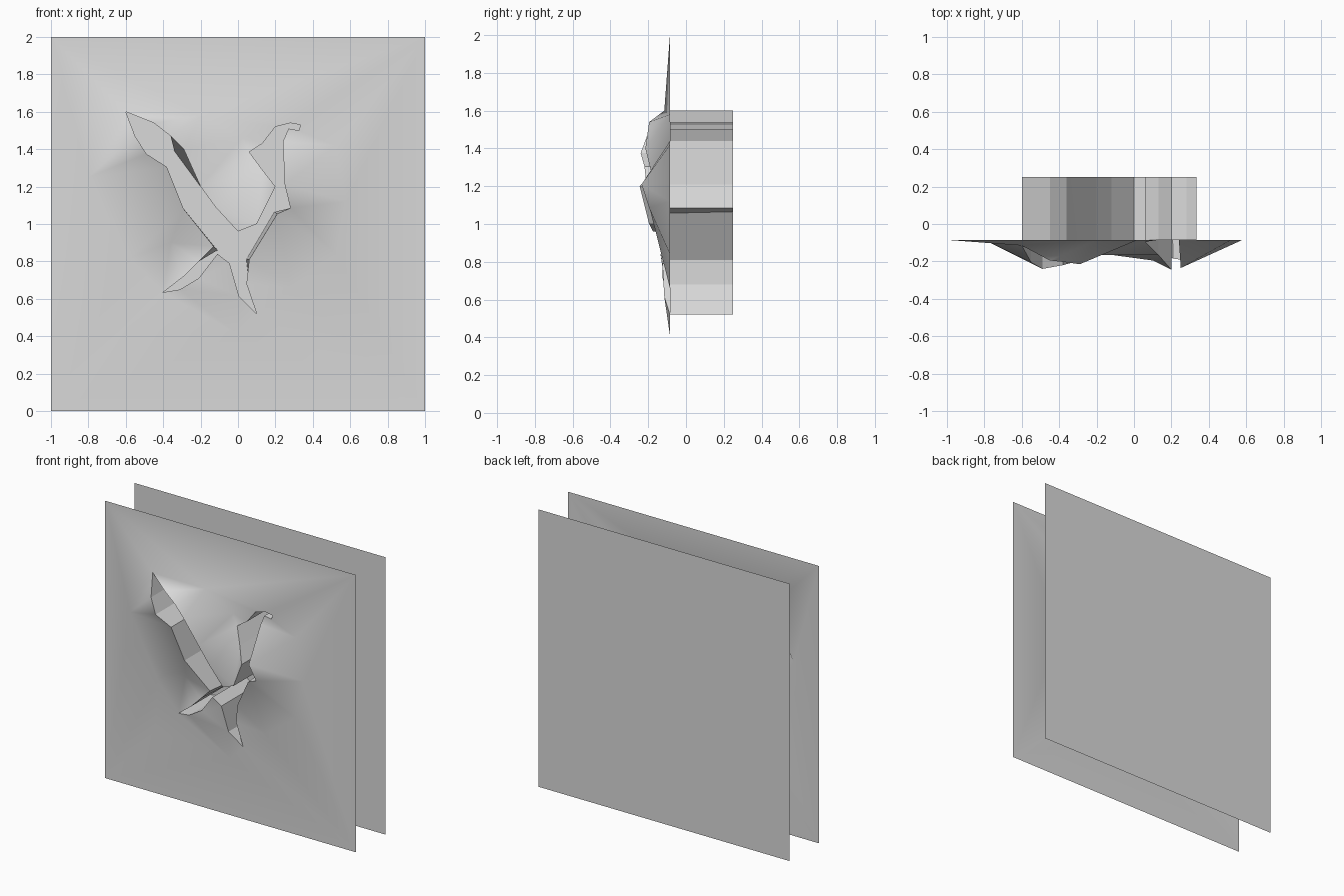
import bpy, bmesh
from mathutils import Vector
from mathutils.geometry import delaunay_2d_cdt

cube = bpy.data.objects.get("Cube")
if cube:
    bpy.data.objects.remove(cube, do_unlink=True)

FRONT, BACK = -0.085, 0.25

grey = bpy.data.materials.new("plain grey")
grey.use_nodes = True
grey.diffuse_color = (0.7, 0.7, 0.7, 1)
grey.node_tree.nodes["Principled BSDF"].inputs["Base Color"].default_value = (0.7, 0.7, 0.7, 1)


def make_object(name, verts, faces, smooth=False):
    mesh = bpy.data.meshes.new(name)
    mesh.from_pydata(verts, [], faces)
    mesh.materials.append(grey)
    for p in mesh.polygons:
        p.use_smooth = smooth
    obj = bpy.data.objects.new(name, mesh)
    bpy.context.collection.objects.link(obj)
    return obj


# Rim of the bird-shaped opening, clockwise: x, z, rise out of the sheet
rim = [
    (-.60, 1.60, .03), (-.45, 1.54, .11), (-.36, 1.47, .12), (-.29, 1.40, .13),
    (-.20, 1.20, .08), (-.12, 1.09, .08), (0, .96, .09), (.10, 1.0, .11),
    (.20, 1.20, .16), (.13, 1.29, .08), (.06, 1.385, .01), (.13, 1.43, 0),
    (.20, 1.52, 0), (.28, 1.54, 0), (.335, 1.53, 0), (.325, 1.50, 0),
    (.27, 1.51, 0), (.24, 1.44, 0), (.25, 1.21, .15), (.28, 1.085, .11),
    (.21, 1.055, .10), (.06, .81, .01), (.045, .68, 0), (.10, .52, 0),
    (.005, .615, .03), (-.045, .79, .04), (-.11, .84, .05), (-.21, .71, .03),
    (-.31, .65, .03), (-.40, .635, .02), (-.29, .72, .04), (-.21, .80, .04),
    (-.13, .88, .05), (-.29, 1.08, .11), (-.38, 1.305, .135), (-.49, 1.375, .155),
    (-.55, 1.47, .12),
]
# Rim points whose wall leans as it runs back: index -> shift in x and z
lean = {3: (-.05, -.01), 21: (-.015, 0), 22: (.015, 0), 20: (-.015, .01), 32: (.02, -.02)}

# Feet of the swelling, where it meets the flat sheet
feet = [(.58, 1.12), (.52, .84), (.28, .66), (.52, 1.42), (-.20, 1.58), (.02, 1.46),
        (-.58, .82), (-.60, .45), (0, .41), (-.80, 1.25), (-.36, .90)]
corners = [(-1, 0), (1, 0), (1, 2), (-1, 2)]

# Swollen front sheet with the opening left out
points = [Vector((x, z)) for x, z, r in rim] + [Vector(p) for p in feet + corners]
rises = [r for x, z, r in rim] + [0] * (len(feet) + len(corners))
n = len(rim)
edges = [(i, (i + 1) % n) for i in range(n)]
flat, _, tris, origin, _, _ = delaunay_2d_cdt(points, edges, [], 0, 1e-5)


def inside(p):
    hit = False
    for a, b in edges:
        (ax, az), (bx, bz) = points[a], points[b]
        if (az > p.y) != (bz > p.y) and p.x < (bx - ax) * (p.y - az) / (bz - az) + ax:
            hit = not hit
    return hit


sheet_verts = [(p.x, FRONT - (rises[o[0]] if o else 0), p.y) for p, o in zip(flat, origin)]
sheet_faces = [t for t in tris if not inside(sum((flat[i] for i in t), Vector((0, 0))) / 3)]
sheet = make_object("front_sheet", sheet_verts, sheet_faces, smooth=True)

# Walls of the opening, running from the rim to the back panel
wall_verts = [(x, FRONT - r, z) for x, z, r in rim]
for i, (x, z, r) in enumerate(rim):
    dx, dz = lean.get(i, (0, 0))
    wall_verts.append((x + dx, BACK, z + dz))
make_object("opening_walls", wall_verts, [(a, b, b + n, a + n) for a, b in edges])

# Flat back panel
make_object("back_panel", [(x, BACK, z) for x, z in corners], [(3, 2, 1, 0)])
